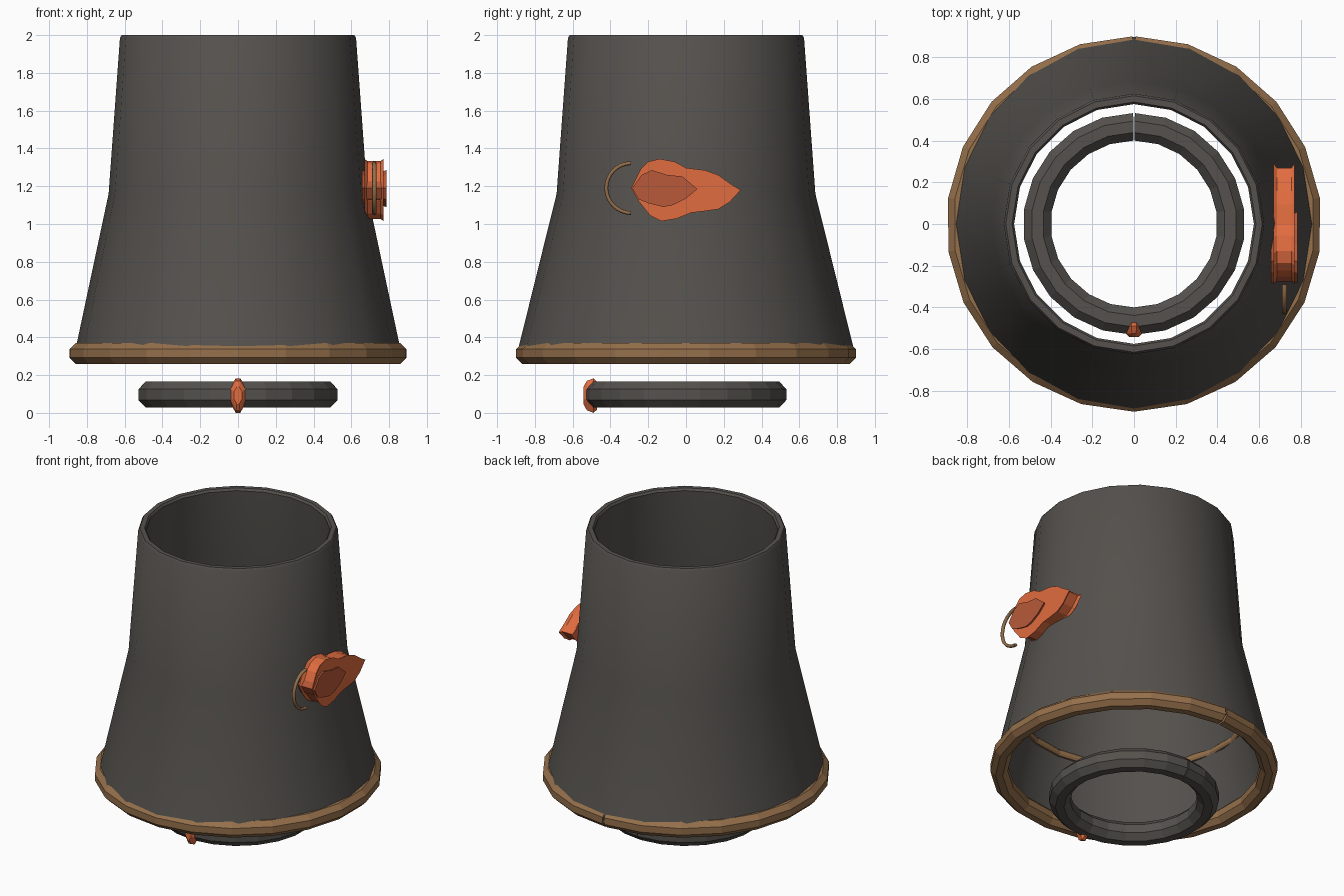
import bpy, bmesh, math

if "Cube" in bpy.data.objects:
    bpy.data.objects.remove(bpy.data.objects["Cube"])

def material(name, rgb):
    m = bpy.data.materials.new(name)
    m.diffuse_color = (*rgb, 1)
    m.use_nodes = True
    m.node_tree.nodes["Principled BSDF"].inputs["Base Color"].default_value = m.diffuse_color
    return m

dark = material("charcoal", (0.09, 0.083, 0.075))
tan = material("tan", (0.30, 0.16, 0.07))
orange = material("orange", (0.75, 0.15, 0.05))
rust = material("rust", (0.48, 0.10, 0.04))

def mesh_object(name, rings, mat, closed_section=True, closed_path=False, caps=False, smooth=None):
    """Skin a list of point rings into one mesh."""
    bm = bmesh.new()
    vs = [[bm.verts.new(p) for p in ring] for ring in rings]
    n, m = len(vs), len(vs[0])
    for i in range(n if closed_path else n - 1):
        a, b = vs[i], vs[(i + 1) % n]
        for j in range(m if closed_section else m - 1):
            k = (j + 1) % m
            bm.faces.new((a[j], a[k], b[k], b[j]))
    if caps:
        bm.faces.new(vs[0])
        bm.faces.new(vs[-1])
    bmesh.ops.recalc_face_normals(bm, faces=bm.faces)
    me = bpy.data.meshes.new(name)
    bm.to_mesh(me)
    bm.free()
    ob = bpy.data.objects.new(name, me)
    bpy.context.collection.objects.link(ob)
    me.materials.append(mat)
    if smooth:
        bpy.context.view_layer.objects.active = ob
        ob.select_set(True)
        bpy.ops.object.shade_smooth_by_angle(angle=math.radians(smooth))
        ob.select_set(False)
    return ob

def octagon(r, z, w, h):
    return [(r + w * math.cos(a) / math.cos(math.pi / 8), z + h * math.sin(a) / math.cos(math.pi / 8))
            for a in (math.pi / 8 + k * math.pi / 4 for k in range(8))]

def split_ring(name, section, mat, sides=22, gap=0.4):
    """Sweep a section around z, leaving a thin seam at the back."""
    rings = []
    for i in range(sides + 1):
        a = math.radians(90 + gap + (360 - 2 * gap) * i / sides)
        rings.append([(r * math.cos(a), r * math.sin(a), z) for r, z in section])
    return mesh_object(name, rings, mat, caps=True)

# sleeve: hollow flared tube, slightly oval at the hem (rx, ry, z)
profile = [(.868, .898, .30), (.685, .685, 1.16), (.625, .625, 1.985), (.615, .615, 2.0),
           (.585, .585, 2.0), (.575, .575, 1.985), (.64, .64, 1.16), (.823, .85, .30)]
N = 20
rings = [[(rx * math.cos(2 * math.pi * i / N), ry * math.sin(2 * math.pi * i / N), z)
          for i in range(N)] for rx, ry, z in profile]
mesh_object("sleeve", rings, dark, closed_path=True, smooth=35)

# trim around the hem and thin band inside the sleeve
split_ring("hem_trim", octagon(.845, .315, .055, .055), tan)
split_ring("inner_band", octagon(.735, .74, .015, .022), tan)

# loose ring underneath
split_ring("lower_ring", octagon(.466, .097, .066, .069), dark)

# faceted stud on the ring front
stud = [(-.045, .06), (-.045, .13), (-.012, .183), (.012, .183),
        (.045, .13), (.045, .06), (.012, 0), (-.012, 0)]
mesh_object("ring_stud", [[(x * s, y, .0925 + (z - .0925) * s) for x, z in stud]
                          for y, s in ((-.47, .8), (-.49, 1), (-.525, .85), (-.543, .5))],
            orange, caps=True)

# leaf-shaped charm: outlines in (y, z), flared rims along x
leaf = [(-.29, 1.19), (-.24, 1.29), (-.20, 1.33), (-.14, 1.345), (-.06, 1.33), (0, 1.297),
        (.10, 1.285), (.17, 1.26), (.24, 1.21), (.29, 1.18), (.23, 1.115), (.17, 1.078),
        (.10, 1.068), (.03, 1.06), (-.05, 1.028), (-.13, 1.015), (-.19, 1.045), (-.25, 1.12)]
inset = [(-.285, 1.19), (-.235, 1.26), (-.18, 1.285), (-.10, 1.26), (-.02, 1.252), (.06, 1.185),
         (0, 1.135), (-.07, 1.10), (-.12, 1.09), (-.20, 1.11), (-.25, 1.13)]

def charm(name, outline, centre, layers, mat):
    cy, cz = centre
    mesh_object(name, [[(x, cy + (y - cy) * s, cz + (z - cz) * s) for y, z in outline]
                       for x, s in layers], mat, caps=True)

charm("charm_leaf", leaf, (0, 1.18),
      ((.67, 1), (.685, .93), (.755, .93), (.77, 1)), orange)
charm("charm_inset", inset, (-.12, 1.19),
      ((.657, 1), (.67, .95), (.77, .95), (.785, 1)), rust)

# half-loop hook behind the charm
hook = []
for i in range(17):
    a = math.radians(90 + 180 * i / 16)
    hook.append([(.722 + .012 * math.sin(b),
                  -.29 + (.132 + .01 * math.cos(b)) * math.cos(a),
                  1.19 + (.132 + .01 * math.cos(b)) * math.sin(a))
                 for b in (k * math.pi / 4 for k in range(8))])
mesh_object("charm_hook", hook, tan, caps=True, smooth=60)
